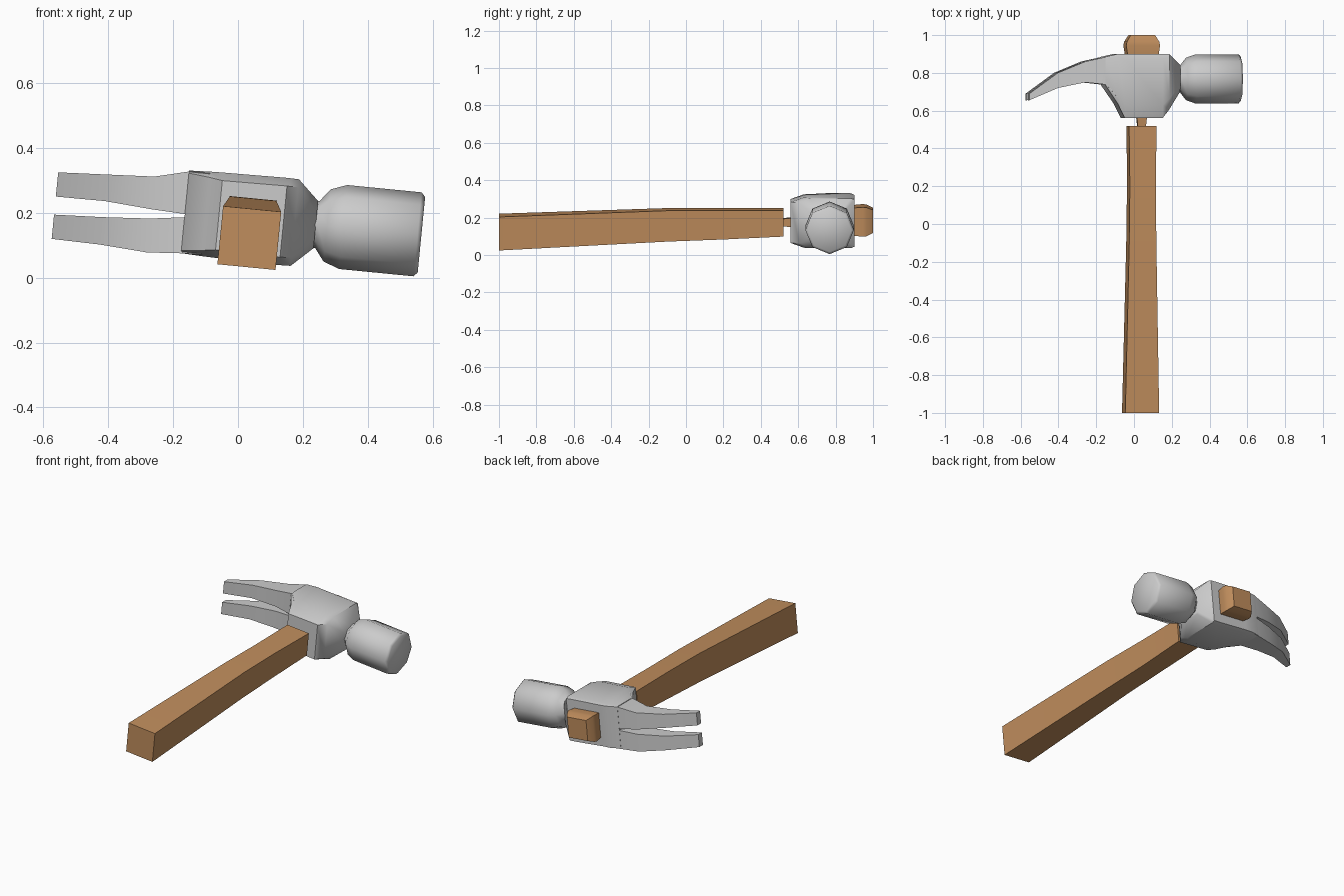
import bpy, bmesh, math

if "Cube" in bpy.data.objects:
    bpy.data.objects.remove(bpy.data.objects["Cube"])

TILT = math.radians(5.6)      # the hammer lies rolled about its handle axis
PIVOT = (0.04, 0, 0.175)


def material(name, rgb):
    m = bpy.data.materials.new(name)
    m.diffuse_color = (*rgb, 1)
    m.use_nodes = True
    m.node_tree.nodes["Principled BSDF"].inputs["Base Color"].default_value = m.diffuse_color
    return m


steel = material("steel_grey", (0.6, 0.6, 0.6))
wood = material("warm_wood", (0.53, 0.27, 0.11))


def loft(name, rings, mat, angle):
    """Skin a list of equal-length rings and cap both ends."""
    bm = bmesh.new()
    loops = [[bm.verts.new(p) for p in r] for r in rings]
    n = len(loops[0])
    for a, b in zip(loops, loops[1:]):
        for i in range(n):
            j = (i + 1) % n
            bm.faces.new((a[i], a[j], b[j], b[i]))
    bm.faces.new(loops[0])
    bm.faces.new(loops[-1])
    bmesh.ops.recalc_face_normals(bm, faces=bm.faces)
    me = bpy.data.meshes.new(name)
    bm.to_mesh(me)
    bm.free()
    me.materials.append(mat)
    ob = bpy.data.objects.new(name, me)
    bpy.context.collection.objects.link(ob)
    ob.location = PIVOT
    ob.rotation_euler = (0, TILT, 0)
    bpy.ops.object.select_all(action='DESELECT')
    ob.select_set(True)
    bpy.context.view_layer.objects.active = ob
    bpy.ops.object.shade_smooth_by_angle(angle=math.radians(angle))
    return ob


def rect_y(y, hu, hw, w=0.0, u=0.0):
    """Rectangle across the handle axis."""
    return [(u - hu, y, w - hw), (u + hu, y, w - hw),
            (u + hu, y, w + hw), (u - hu, y, w + hw)]


def block_ring(u, y0, y1, hw, cy, cw, w=0.008):
    """Rectangle across the head axis, large chamfer at the front, small at the back."""
    b = 0.3
    return [(u, y0, w - hw + cw), (u, y0 + cy, w - hw),
            (u, y1 - cy * b, w - hw), (u, y1, w - hw + cw * b),
            (u, y1, w + hw - cw * b), (u, y1 - cy * b, w + hw),
            (u, y0 + cy, w + hw), (u, y0, w + hw - cw)]


# Handle, thin tang and wooden tip
loft("handle", [rect_y(-1, 0.09, 0.09, -0.053), rect_y(-0.1, 0.072, 0.083, -0.014),
                rect_y(0.2, 0.069, 0.078, -0.008), rect_y(0.52, 0.073, 0.070)], wood, 30)
loft("tang", [rect_y(0.5, 0.020, 0.018), rect_y(0.6, 0.030, 0.028)], wood, 30)
loft("handle_tip", [rect_y(0.86, 0.08, 0.072, 0.01), rect_y(0.9, 0.083, 0.075, 0.01),
                    rect_y(0.945, 0.09, 0.079, 0.01), rect_y(0.965, 0.086, 0.077, 0.01),
                    rect_y(1.0, 0.065, 0.062, 0.01)], wood, 30)

# Central block of the head
loft("head_block", [
    block_ring(-0.205, 0.735, 0.885, 0.128, 0.02, 0.008),
    block_ring(-0.14, 0.64, 0.9, 0.131, 0.05, 0.018),
    block_ring(-0.10, 0.56, 0.9, 0.132, 0.07, 0.025),
    block_ring(0.10, 0.56, 0.9, 0.135, 0.07, 0.025),
    block_ring(0.135, 0.605, 0.9, 0.134, 0.06, 0.025),
    block_ring(0.20, 0.70, 0.84, 0.073, 0.035, 0.035)], steel, 40)

# Eight-sided striking end with a pinched neck
poll = [(0.17, 0.07), (0.205, 0.073), (0.235, 0.112), (0.285, 0.13),
        (0.515, 0.13), (0.527, 0.117)]
loft("striking_end", [[(u, 0.768 + r * math.cos(k * math.pi / 4),
                        0.009 + r * math.sin(k * math.pi / 4)) for k in range(8)]
                      for u, r in poll], steel, 50)

# Two curved claws: (u, front y, back y)
path = [(-0.14, 0.67, 0.895), (-0.2, 0.738, 0.885), (-0.31, 0.75, 0.86),
        (-0.455, 0.72, 0.80), (-0.606, 0.655, 0.69)]
claws = {"upper_claw": [(0.0, 0.134), (0.001, 0.134), (0.006, 0.107), (0.017, 0.099), (0.016, 0.091)],
         "lower_claw": [(0.0, -0.118), (-0.008, -0.120), (-0.023, -0.128), (-0.033, -0.118), (-0.040, -0.115)]}
for name, widths in claws.items():
    rings = [[(u, y0, wi), (u, y1, wi), (u, y1, wo), (u, y0, wo)]
             for (u, y0, y1), (wi, wo) in zip(path, widths)]
    loft(name, rings, steel, 30)
